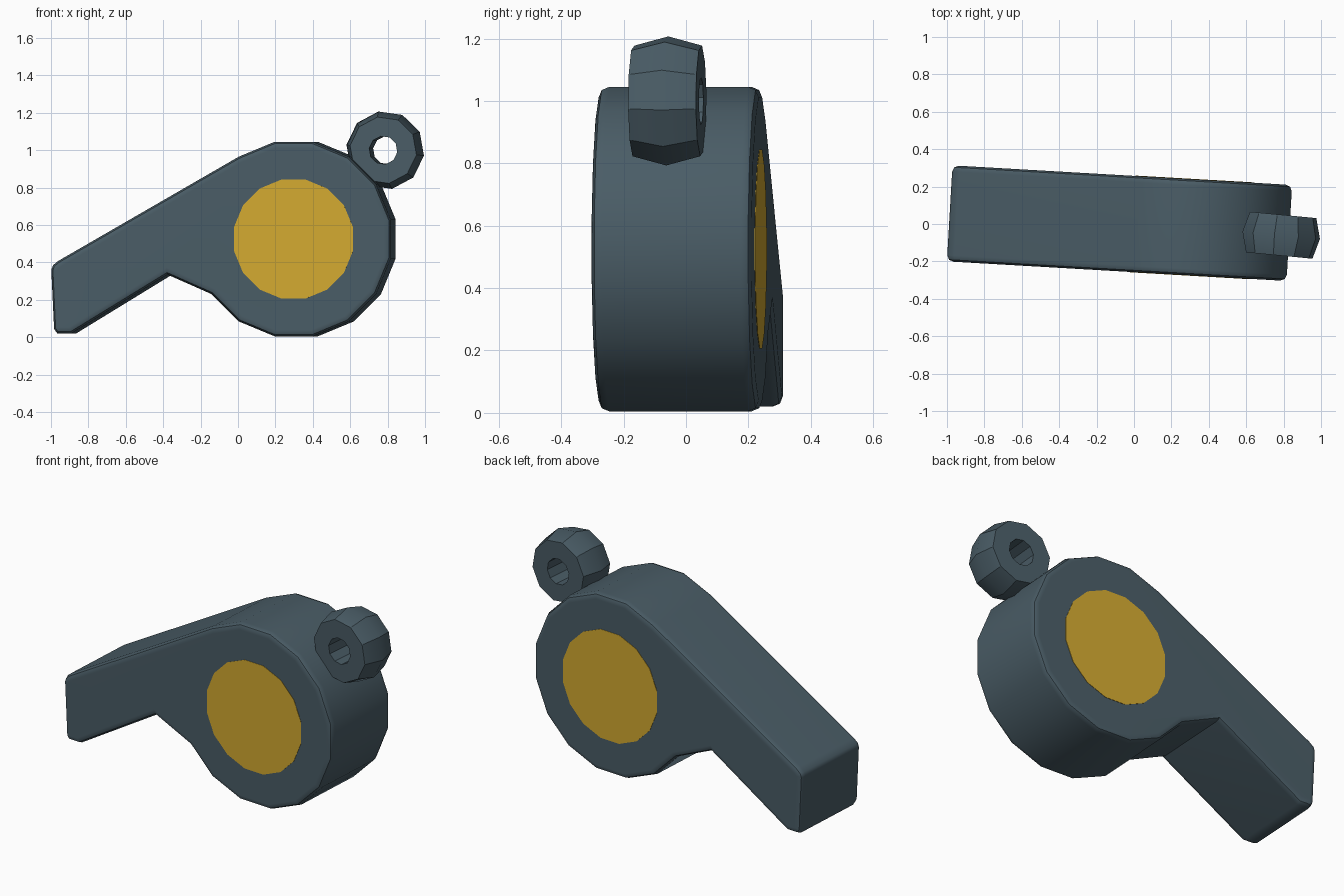
import bpy, bmesh, math
from mathutils import Matrix

if "Cube" in bpy.data.objects:
    bpy.data.objects.remove(bpy.data.objects["Cube"])

TILT = math.radians(-3.3)      # whole whistle is turned slightly about z
HALF = 0.257                   # half thickness of the body
CX, CZ = 0.312, 0.525          # centre of the round chamber


def material(name, rgb):
    m = bpy.data.materials.new(name)
    m.diffuse_color = (*rgb, 1)
    m.use_nodes = True
    m.node_tree.nodes["Principled BSDF"].inputs["Base Color"].default_value = m.diffuse_color
    return m


slate = material("slate_grey", (0.068, 0.108, 0.133))
gold = material("gold_yellow", (0.65, 0.40, 0.03))


def make(name, bm, mat, matrix):
    bmesh.ops.recalc_face_normals(bm, faces=bm.faces)
    me = bpy.data.meshes.new(name)
    bm.to_mesh(me)
    bm.free()
    me.materials.append(mat)
    ob = bpy.data.objects.new(name, me)
    bpy.context.collection.objects.link(ob)
    ob.matrix_world = matrix
    bpy.ops.object.select_all(action='DESELECT')
    ob.select_set(True)
    bpy.context.view_layer.objects.active = ob
    bpy.ops.object.shade_smooth_by_angle(angle=math.radians(30))
    return ob


def polygon(radius, first, count):
    return [(CX + radius * math.cos(math.radians(first - 22.5 * i)),
             CZ + radius * math.sin(math.radians(first - 22.5 * i)))
            for i in range(count)]


def prism(points, y0, y1):
    bm = bmesh.new()
    face = bm.faces.new([bm.verts.new((x, y0, z)) for x, z in points])
    ext = bmesh.ops.extrude_face_region(bm, geom=[face])
    for v in ext["geom"]:
        if isinstance(v, bmesh.types.BMVert):
            v.co.y = y1
    if not face.is_valid or len(bm.faces) < len(points) + 2:
        bm.faces.new([v for v in bm.verts if v.co.y == y0])
    return bm


turn = Matrix.Rotation(TILT, 4, 'Z')

# Body: 16-sided chamber running into the slanted mouthpiece
outline = polygon(0.53, 123.75, 13) + [
    (-0.365, 0.335), (-0.88, 0.02), (-0.955, 0.02), (-0.972, 0.045),
    (-0.987, 0.36), (-0.978, 0.385), (-0.95, 0.408)]
bm = prism(outline, -HALF, HALF)
rim = [e for e in bm.edges if abs(e.verts[0].co.y - e.verts[1].co.y) < 1e-4]
bmesh.ops.recalc_face_normals(bm, faces=bm.faces)
bmesh.ops.bevel(bm, geom=rim, offset=0.034, segments=2, profile=0.5,
                affect='EDGES', clamp_overlap=False)
body = make("whistle_body", bm, slate, turn)
wn = body.modifiers.new("flat_sides", 'WEIGHTED_NORMAL')
wn.keep_sharp = True

# Side discs, thin plates on both faces
for name, s in (("front_disc", -1), ("back_disc", 1)):
    bm = prism(polygon(0.325, 11.25, 16), s * (HALF - 0.002), s * (HALF + 0.002))
    make(name, bm, gold, turn)

# Lanyard ring: ten-sided, crowned outside, straight hole
section = [(0.18, -0.109), (0.21, 0), (0.18, 0.109), (0.076, 0.109), (0.076, -0.109)]
bm = bmesh.new()
loops = []
for i in range(10):
    a = math.radians(28 + 36 * i)
    loops.append([bm.verts.new((r * math.cos(a), y, r * math.sin(a))) for r, y in section])
for i in range(10):
    a, b = loops[i], loops[(i + 1) % 10]
    for j in range(5):
        k = (j + 1) % 5
        bm.faces.new((a[j], a[k], b[k], b[j]))
make("lanyard_ring", bm, slate,
     Matrix.Translation((0.787, -0.06, 1.0)) @ Matrix.Rotation(math.radians(-5.5), 4, 'Z'))
